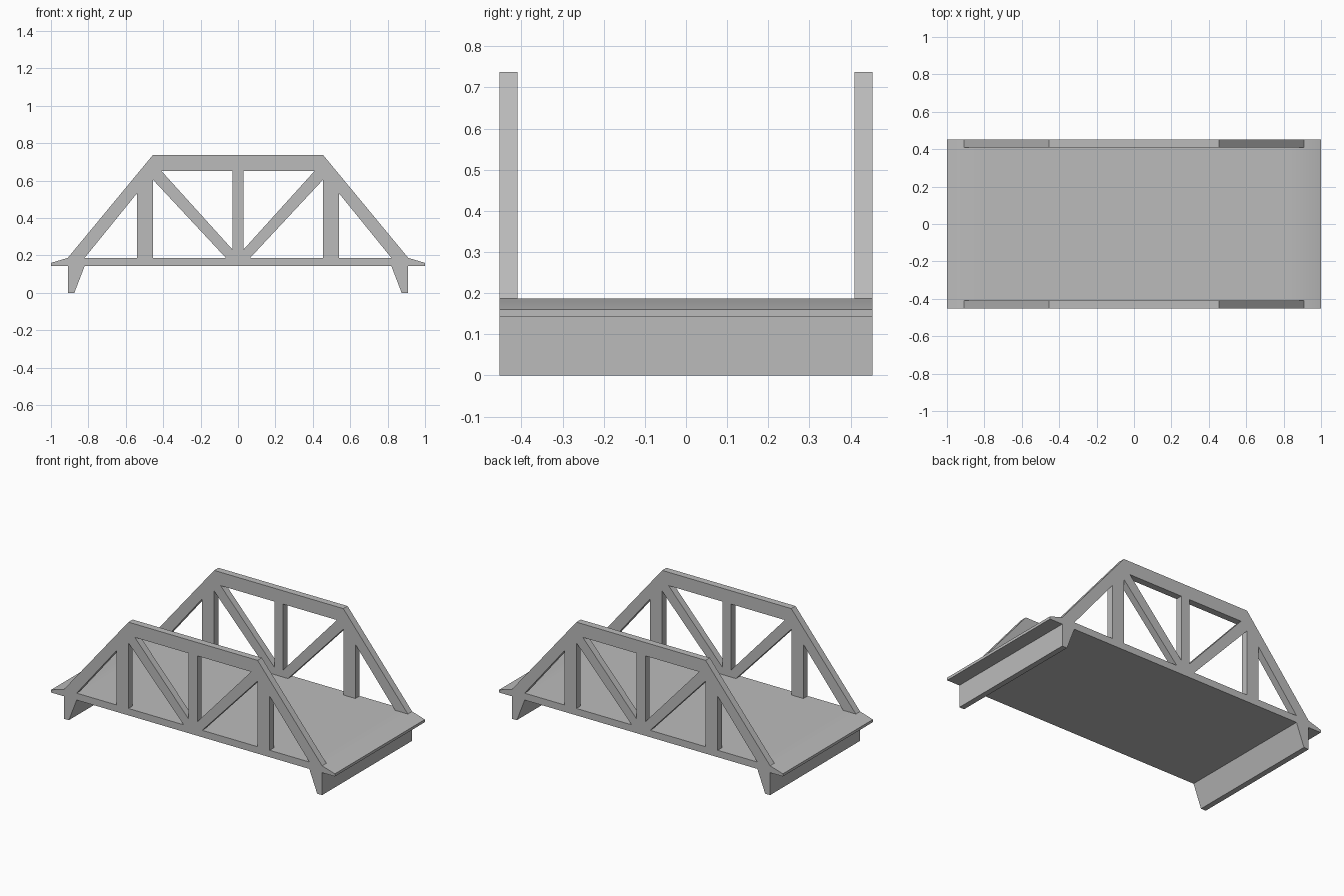
import bpy
import bmesh
import math

cube = bpy.data.objects.get("Cube")
if cube:
    bpy.data.objects.remove(cube, do_unlink=True)

HALF_WIDTH = 0.453     # half of the deck's width
TRUSS = 0.043          # thickness of each side truss
TOP, BOTTOM = 0.187, 0.143   # deck surfaces

grey = bpy.data.materials.new("plain_grey")
grey.use_nodes = True
colour = (0.5, 0.5, 0.5, 1)
grey.diffuse_color = colour
grey.node_tree.nodes["Principled BSDF"].inputs["Base Color"].default_value = colour


def mirrored(half):
    """Close a right-hand outline with its left-hand mirror image."""
    return half + [(-x, z) for x, z in reversed(half)]


def select_only(obj):
    bpy.ops.object.select_all(action="DESELECT")
    obj.select_set(True)
    bpy.context.view_layer.objects.active = obj


def extruded_deck(name, outline):
    """Extrude an x-z outline across the full width."""
    bm = bmesh.new()
    face = bm.faces.new([bm.verts.new((x, -HALF_WIDTH, z)) for x, z in outline])
    new = bmesh.ops.extrude_face_region(bm, geom=[face])["geom"]
    verts = [v for v in new if isinstance(v, bmesh.types.BMVert)]
    bmesh.ops.translate(bm, verts=verts, vec=(0, 2 * HALF_WIDTH, 0))
    # Strip ends beside the ramps keep the roadway flat in the middle
    bmesh.ops.recalc_face_normals(bm, faces=bm.faces)
    mesh = bpy.data.meshes.new(name)
    bm.to_mesh(mesh)
    bm.free()
    obj = bpy.data.objects.new(name, mesh)
    bpy.context.collection.objects.link(obj)
    mesh.materials.append(grey)
    select_only(obj)
    bpy.ops.object.shade_smooth_by_angle(angle=math.radians(30))
    return obj


def truss_plate(name, loops, y):
    """Filled plate in the x-z plane; later loops are cut out as openings."""
    curve = bpy.data.curves.new(name, "CURVE")
    curve.dimensions = "2D"
    curve.fill_mode = "BOTH"
    curve.extrude = TRUSS / 2
    for loop in loops:
        spline = curve.splines.new("POLY")
        spline.points.add(len(loop) - 1)
        for point, (x, z) in zip(spline.points, loop):
            point.co = (x, z, 0, 1)
        spline.use_cyclic_u = True
    obj = bpy.data.objects.new(name, curve)
    bpy.context.collection.objects.link(obj)
    obj.location.y = y
    obj.rotation_euler.x = math.pi / 2
    curve.materials.append(grey)
    select_only(obj)
    bpy.ops.object.convert(target="MESH")
    bpy.ops.object.shade_flat()


# Deck with sloping ramp ends and tapered feet
extruded_deck("deck_and_feet", mirrored([
    (0.82, TOP), (0.91, TOP), (1.0, 0.16), (1.0, BOTTOM), (0.91, BOTTOM),
    (0.91, 0), (0.875, 0), (0.82, BOTTOM)]))

# Truss outline: sloping end, upright, lower edge of the diagonal
outline = mirrored([
    (0.455, 0.737), (0.91, TOP), (0.82, TOP), (0.54, 0.532), (0.54, TOP),
    (0.455, TOP), (0.455, 0.605), (0.065, TOP)])

# Openings between the centre post, top chord and diagonals
opening = [(0.03, 0.652), (0.41, 0.652), (0.03, 0.232)]
openings = [[(side * x, z) for x, z in opening] for side in (1, -1)]

for name, side in (("front_truss", -1), ("back_truss", 1)):
    truss_plate(name, [outline] + openings, side * (HALF_WIDTH - TRUSS / 2))
